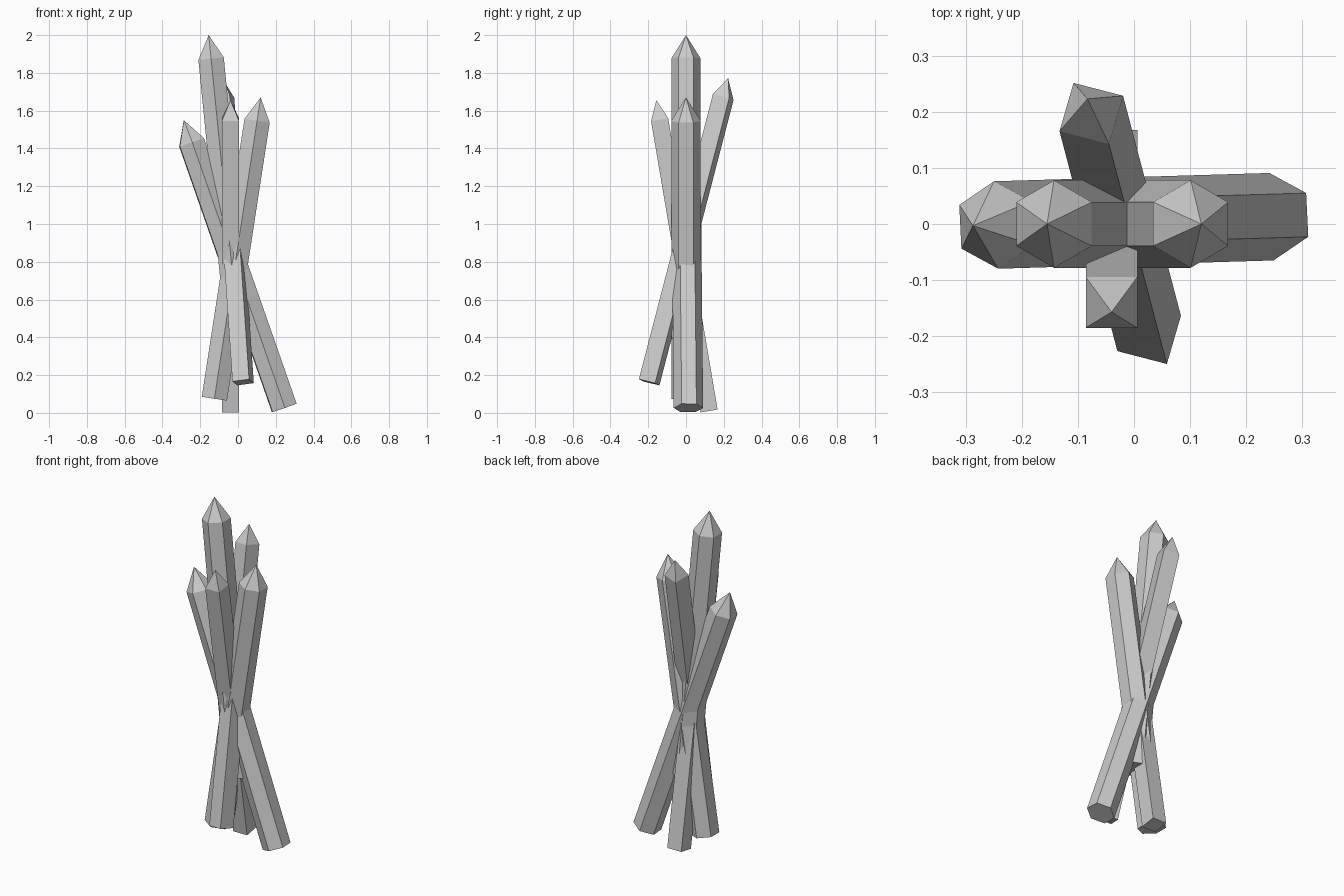
import bpy
import math
from mathutils import Vector

if "Cube" in bpy.data.objects:
    bpy.data.objects.remove(bpy.data.objects["Cube"])


def crystal(name, base, tip, sides, radius, cap, ref, turn=0.0):
    """Straight prism from base to tip, closed by a pyramid of height cap.
    ref is the direction of the first corner (turned by turn degrees)."""
    base, tip = Vector(base), Vector(tip)
    axis = (tip - base).normalized()
    ref = Vector(ref)
    u = (ref - axis * ref.dot(axis)).normalized()
    v = axis.cross(u)
    verts = []
    for centre in (base, tip - axis * cap):
        for i in range(sides):
            a = math.radians(turn) + 2 * math.pi * i / sides
            verts.append(centre + radius * (u * math.cos(a) + v * math.sin(a)))
    verts.append(tip)
    n = sides
    faces = [tuple(reversed(range(n)))]
    for i in range(n):
        j = (i + 1) % n
        faces.append((i, j, n + j, n + i))
        faces.append((n + i, n + j, 2 * n))
    mesh = bpy.data.meshes.new(name)
    mesh.from_pydata(verts, [], faces)
    mesh.update()
    obj = bpy.data.objects.new(name, mesh)
    bpy.context.collection.objects.link(obj)
    return obj


# Six-sided crystals, fanned out along x
crystal("tall_crystal", (0.005, 0, 0.395), (-0.155, 0, 2.0), 6, 0.078, 0.125, (0, 1, 0))
crystal("left_crystal", (0.245, 0.013, 0.026), (-0.287, -0.003, 1.55), 6, 0.078, 0.125, (-0.05, 1, 0))
crystal("right_crystal", (-0.125, 0, 0.075), (0.12, 0, 1.67), 6, 0.078, 0.125, (0, 1, 0))

# Four-sided crystals, leaning forwards and backwards
crystal("front_crystal", (-0.04, 0.122, 0.01), (-0.04, -0.157, 1.655), 4, 0.065, 0.104, (1, 0, 0), 45)
crystal("back_crystal", (0.027, -0.195, 0.162), (-0.083, 0.223, 1.772), 4, 0.065, 0.104, (0.96, -0.28, 0), 45)
